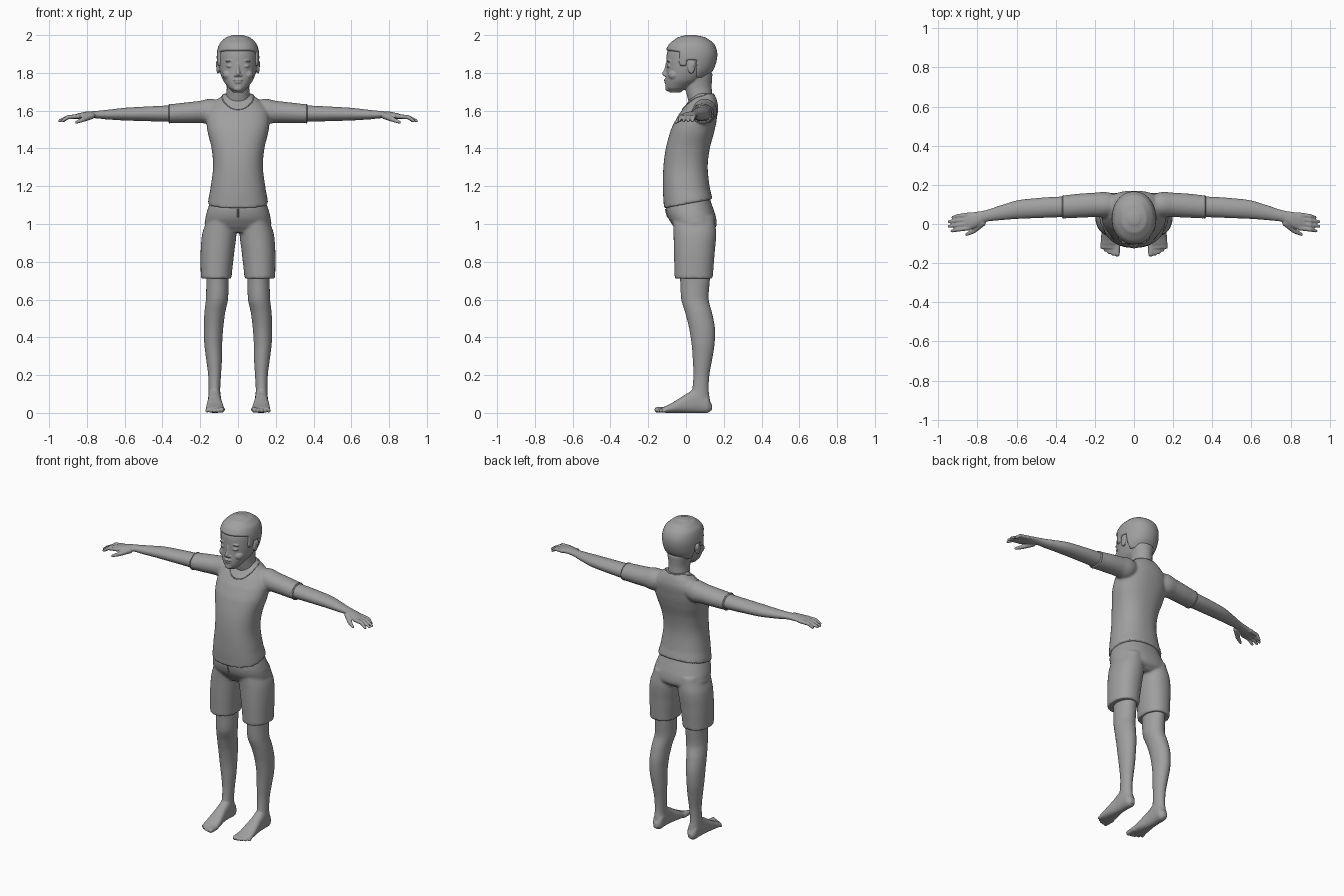
import bpy, bmesh, math
from mathutils import Vector, Matrix
from mathutils.bvhtree import BVHTree

if "Cube" in bpy.data.objects:
    bpy.data.objects.remove(bpy.data.objects["Cube"])

grey = bpy.data.materials.new("plain grey")
grey.use_nodes = True
grey.diffuse_color = (0.35, 0.35, 0.35, 1)
grey.node_tree.nodes["Principled BSDF"].inputs["Base Color"].default_value = grey.diffuse_color


def spline(rows, steps):
    """Smooth curve through rows of numbers."""
    out = []
    for i in range(len(rows) - 1):
        p = [rows[max(0, min(len(rows) - 1, i + k))] for k in (-1, 0, 1, 2)]
        for s in range(steps):
            t = s / steps
            out.append([b + t * (c - a + t * (2*a - 5*b + 4*c - d + t * (3*b - a - 3*c + d))) / 2
                        if k else b + t * (c - b)
                        for k, (a, b, c, d) in enumerate(zip(*p))])
    return out + [list(rows[-1])]


def loft(bm, axis, rows, tilt=0, power=2, n=40, steps=6):
    """Rows: position, then low and high edge in each of the two cross axes."""
    rings = []
    for t, u0, u1, v0, v1 in spline(rows, steps):
        ring = []
        for k in range(n):
            a = math.tau * k / n
            c, s = math.cos(a), math.sin(a)
            u = (u0 + u1) / 2 + (u1 - u0) / 2 * math.copysign(abs(c) ** (2 / power), c)
            v = (v0 + v1) / 2 + (v1 - v0) / 2 * math.copysign(abs(s) ** (2 / power), s)
            co = {"x": (t, u, v), "y": (u, t, v), "z": (u, v, t + tilt * v)}[axis]
            ring.append(bm.verts.new(co))
        rings.append(ring)
    for a, b in zip(rings, rings[1:]):
        for k in range(n):
            bm.faces.new((a[k], a[k - 1], b[k - 1], b[k]))
    bm.faces.new(rings[0])
    bm.faces.new(rings[-1][::-1])


def upright(bm, rows, **kw):
    """Symmetric loft from rows of height, front, back and half width."""
    loft(bm, "z", [(z, -w, w, f, b) for z, f, b, w in rows], **kw)


def blob(bm, centre, size, turn=0):
    m = Matrix.Translation(centre) @ Matrix.Rotation(turn, 4, "Y") @ Matrix.Diagonal((*size, 1))
    bmesh.ops.create_uvsphere(bm, u_segments=20, v_segments=12, radius=1, matrix=m)


def digit(bm, start, end, r0, r1):
    """Rounded finger or toe."""
    a, b = Vector(start), Vector(end)
    for k in range(9):
        p = a.lerp(b, k / 8)
        r = r0 + (r1 - r0) * k / 8
        blob(bm, p, (r, r, r))


def mirror(bm):
    d = bmesh.ops.duplicate(bm, geom=bm.verts[:] + bm.edges[:] + bm.faces[:])
    for v in d["geom"]:
        if isinstance(v, bmesh.types.BMVert):
            v.co.x *= -1


def finish(bm, name, voxel=0, smooth=3):
    bmesh.ops.recalc_face_normals(bm, faces=bm.faces[:])
    me = bpy.data.meshes.new(name)
    bm.to_mesh(me)
    bm.free()
    me.materials.append(grey)
    ob = bpy.data.objects.new(name, me)
    bpy.context.collection.objects.link(ob)
    if voxel:
        r = ob.modifiers.new("fuse", "REMESH")
        r.mode, r.voxel_size, r.use_smooth_shade = "VOXEL", voxel, True
        s = ob.modifiers.new("soften", "SMOOTH")
        s.factor, s.iterations = 0.5, smooth
    me.shade_smooth()
    return ob


def tube(name, points, radius, cyclic=False):
    cu = bpy.data.curves.new(name, "CURVE")
    cu.dimensions, cu.bevel_depth, cu.bevel_resolution = "3D", radius, 1
    sp = cu.splines.new("POLY")
    sp.points.add(len(points) - 1)
    for q, p in zip(sp.points, points):
        q.co = (*p, 1)
    sp.use_cyclic_u = cyclic
    cu.materials.append(grey)
    ob = bpy.data.objects.new(name, cu)
    bpy.context.collection.objects.link(ob)


# Shirt: sleeves mirrored, then fused with the torso
bm = bmesh.new()
loft(bm, "x", [(.06, .05, .14, 1.56, 1.64), (.14, .035, .163, 1.53, 1.663), (.2, .035, .16, 1.535, 1.652),
               (.28, .032, .155, 1.534, 1.643), (.368, .028, .146, 1.533, 1.634)])
mirror(bm)
upright(bm, [(1.105, -.117, .14, .16), (1.18, -.122, .127, .147), (1.3, -.12, .115, .132),
             (1.4, -.107, .126, .14), (1.5, -.08, .152, .163), (1.57, -.045, .165, .166),
             (1.62, -.01, .17, .15), (1.66, .02, .162, .11), (1.69, .045, .15, .072)], power=2.3)
for v in bm.verts:  # hem dips at the front
    v.co.z += .2 * v.co.y * max(0, 1 - (v.co.z - 1.1) / .1) if v.co.z < 1.2 else 0
shirt = finish(bm, "shirt", .008)

# Neckline and cuffs follow the cloth
deps = bpy.context.evaluated_depsgraph_get()
cloth = BVHTree.FromObject(shirt, deps)
ring = []
for k in range(48):
    a = math.tau * k / 48
    c = math.cos(a)
    p = Vector((.074 * math.sin(a), .065 - .085 * c, 1.652 - .045 * c))
    ring.append(cloth.find_nearest(p)[0])
tube("neckline", ring, .003, True)
for side, name in ((1, "left_cuff"), (-1, "right_cuff")):
    tube(name, [(side * .362, .087 + .058 * math.cos(math.tau * k / 32),
                 1.5835 + .05 * math.sin(math.tau * k / 32)) for k in range(32)], .003, True)

# Shorts: two legs fused with the hips
bm = bmesh.new()
loft(bm, "z", [(1.04, .01, .16, -.07, .15), (.95, .008, .189, -.066, .16), (.85, .02, .198, -.064, .152),
               (.712, .034, .197, -.06, .142)], power=2.2)
mirror(bm)
upright(bm, [(1.14, -.1, .125, .14), (1.08, -.106, .145, .16), (1.03, -.094, .16, .173),
             (.985, -.065, .16, .17), (.955, -.04, .13, .1)], power=2.3)
finish(bm, "shorts", .008)
tube("fly", [(0, -.108, 1.08), (0, -.104, 1.06), (0, -.097, 1.035)], .004)

# Legs, feet and toes
bm = bmesh.new()
loft(bm, "z", [(.8, .05, .17, -.04, .13), (.7, .05, .168, -.031, .126), (.6, .053, .17, -.025, .12),
               (.53, .068, .178, -.004, .138), (.45, .078, .181, .016, .153), (.36, .084, .178, .03, .151),
               (.28, .085, .168, .036, .138), (.2, .09, .158, .039, .124), (.12, .094, .156, .032, .12),
               (.06, .09, .158, .01, .128)])
loft(bm, "y", [(.137, .108, .138, .015, .045), (.115, .092, .153, 0, .09), (.06, .09, .158, 0, .13),
               (.01, .088, .16, 0, .105), (-.05, .078, .167, 0, .068), (-.1, .073, .17, 0, .04),
               (-.125, .075, .168, .002, .03)], power=2.4)
for k in range(5):
    x = .085 + .0195 * k
    r = .014 - .0013 * k if k else .016
    digit(bm, (x, -.1, .018), (x + .002, -.152 + .002 * k * k, r), r, r * .95)
mirror(bm)
finish(bm, "legs_and_feet", .005)

# Arms, hands and fingers
bm = bmesh.new()
loft(bm, "x", [(.3, .035, .14, 1.54, 1.63), (.4, .034, .139, 1.542, 1.626), (.5, .03, .132, 1.545, 1.621),
               (.6, .026, .12, 1.548, 1.615), (.7, .018, .09, 1.554, 1.604), (.76, .01, .07, 1.56, 1.598),
               (.81, -.018, .062, 1.558, 1.594), (.85, -.03, .058, 1.556, 1.585), (.87, -.028, .055, 1.557, 1.579)])
for base, tip, end in ((.047, .034, .925), (.024, .012, .945), (.001, -.012, .945), (-.021, -.036, .93)):
    mid = (.9, (base + tip) / 2, 1.566)
    digit(bm, (.845, base, 1.57), mid, .0125, .011)
    digit(bm, mid, (end, tip, 1.546), .011, .008)
digit(bm, (.775, .005, 1.573), (.82, -.036, 1.553), .018, .013)
digit(bm, (.82, -.036, 1.553), (.856, -.054, 1.538), .013, .008)
mirror(bm)
finish(bm, "arms_and_hands", .0045)

# Head with face and neck
skull = [(1.695, -.085, -.03, .025), (1.72, -.106, .01, .05), (1.76, -.108, .08, .079),
         (1.81, -.104, .13, .097), (1.86, -.104, .152, .103), (1.91, -.1, .156, .102),
         (1.95, -.08, .14, .09), (1.98, -.04, .1, .06), (1.992, 0, .05, .025)]
bm = bmesh.new()
blob(bm, (.042, -.088, 1.836), (.019, .014, .009))          # eye
blob(bm, (.042, -.088, 1.864), (.026, .014, .006), .1)      # brow
blob(bm, (.013, -.107, 1.787), (.009, .01, .007))           # nostril
blob(bm, (.05, -.06, 1.79), (.032, .035, .03))              # cheek
blob(bm, (.106, .028, 1.832), (.009, .02, .037))            # ear
blob(bm, (.107, .036, 1.845), (.011, .016, .022))
mirror(bm)
upright(bm, skull, power=2.15)
upright(bm, [(1.62, .02, .13, .065), (1.68, .005, .138, .062), (1.73, -.005, .136, .06),
             (1.8, 0, .14, .07)])
upright(bm, [(1.85, -.108, -.08, .009), (1.82, -.115, -.08, .01), (1.795, -.127, -.08, .014),
             (1.782, -.118, -.08, .013)], n=16)
blob(bm, (0, -.107, 1.762), (.026, .011, .0055))            # lips
blob(bm, (0, -.105, 1.75), (.022, .011, .0055))
blob(bm, (0, -.097, 1.718), (.024, .013, .016))             # chin
finish(bm, "head", .004, 2)

# Hair: skull shell raised inside the hairline and sunk elsewhere
bm = bmesh.new()
upright(bm, skull, power=2.15, n=128, steps=12)
bm.normal_update()
bmesh.ops.recalc_face_normals(bm, faces=bm.faces[:])
for v in bm.verts:
    x, y, z = v.co
    if y < -.035:
        line = 1.915 - .2 * max(0, abs(x) - .06)
    elif y < .005:
        line = 1.835
    elif y < .055:
        line = 1.865
    else:
        line = 1.775
    k = max(0, min(1, (z - line) / .012 + .5))
    v.co += v.normal * (-.018 + .027 * k)
bmesh.ops.smooth_vert(bm, verts=bm.verts[:], factor=.4, use_axis_x=True, use_axis_y=True, use_axis_z=True)
finish(bm, "hair")
